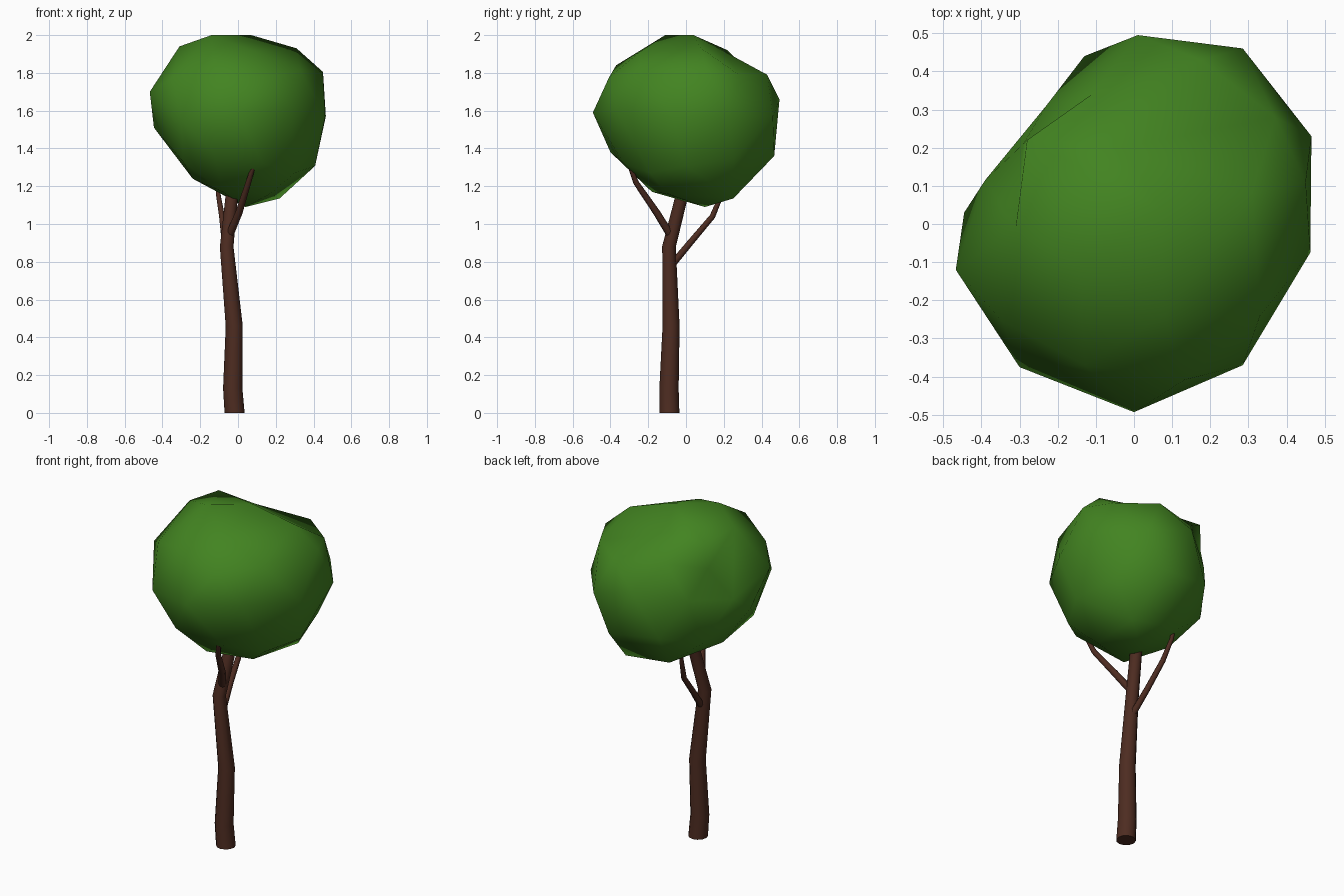
import bpy, bmesh, math
from mathutils import Vector


def material(name, rgb):
    m = bpy.data.materials.new(name)
    m.diffuse_color = (*rgb, 1)
    return m


def finish(bm, name, mat):
    bmesh.ops.recalc_face_normals(bm, faces=bm.faces)
    me = bpy.data.meshes.new(name)
    bm.to_mesh(me)
    bm.free()
    me.materials.append(mat)
    ob = bpy.data.objects.new(name, me)
    bpy.context.collection.objects.link(ob)
    return ob


def limb(name, path, mat, sides=10):
    """Tapered tube through (x, y, z, radius) points, with flat caps."""
    bm = bmesh.new()
    pts = [Vector(p[:3]) for p in path]
    rings = []
    for i, p in enumerate(path):
        t = (pts[min(i + 1, len(pts) - 1)] - pts[max(i - 1, 0)]).normalized()
        if p[2] == 0:
            t = Vector((0, 0, 1))
        u = Vector((0, 1, 0)).cross(t).normalized()
        v = t.cross(u)
        ring = []
        for k in range(sides):
            a = math.tau * k / sides
            ring.append(bm.verts.new(pts[i] + p[3] * (math.cos(a) * u + math.sin(a) * v)))
        rings.append(ring)
    for a, b in zip(rings, rings[1:]):
        for k in range(sides):
            j = (k + 1) % sides
            bm.faces.new((a[k], a[j], b[j], b[k])).smooth = True
    bm.faces.new(rings[0])
    bm.faces.new(rings[-1])
    return finish(bm, name, mat)


bark = material("bark", (0.075, 0.025, 0.015))
leaf = material("leaf", (0.055, 0.23, 0.015))

# Trunk, bending slightly on its way up into the crown
limb("trunk", [(-0.018, -0.088, 0, 0.053), (-0.028, -0.09, 0.13, 0.051),
               (-0.02, -0.079, 0.46, 0.045), (-0.06, -0.09, 0.88, 0.036),
               (-0.035, -0.027, 1.13, 0.033), (-0.02, 0.02, 1.3, 0.026)], bark, 12)

# Two side branches
limb("front_branch", [(-0.05, -0.075, 0.93, 0.021), (0.005, -0.155, 1.06, 0.019),
                      (0.055, -0.265, 1.22, 0.015), (0.08, -0.295, 1.3, 0.011)], bark, 8)
limb("back_branch", [(-0.05, -0.07, 0.79, 0.019), (-0.07, 0.03, 0.91, 0.017),
                     (-0.085, 0.14, 1.04, 0.015), (-0.105, 0.19, 1.16, 0.012),
                     (-0.11, 0.21, 1.25, 0.009)], bark, 8)

# Crown: icosphere with its nearest corners pulled to an uneven outline
bm = bmesh.new()
bmesh.ops.create_icosphere(bm, subdivisions=2, radius=0.48)
bmesh.ops.translate(bm, verts=bm.verts, vec=(0, 0, 1.56))
middle = [(0.465, 0.23, 1.57), (0.462, -0.075, 1.57), (0.285, 0.46, 1.57),
          (0.01, 0.495, 1.66), (0, -0.493, 1.59), (-0.3, -0.375, 1.55),
          (0.285, -0.37, 1.61), (-0.467, -0.12, 1.7), (-0.39, 0.115, 1.58),
          (-0.23, 0.31, 1.6)]
lower = [(-0.445, 0.03, 1.51), (-0.13, 0.44, 1.4), (0.18, 0.467, 1.36),
         (0.22, 0.25, 1.135), (-0.08, 0.27, 1.18), (-0.24, 0, 1.24),
         (-0.08, -0.18, 1.17), (0.04, 0.1, 1.09), (-0.13, -0.4, 1.38),
         (0.13, -0.33, 1.32), (-0.29, -0.22, 1.33), (-0.27, 0.23, 1.33),
         (0.3, -0.19, 1.27), (0.17, -0.1, 1.16)]
upper = [(-0.14, -0.11, 2.0), (-0.28, 0.22, 1.92), (0.07, 0.04, 2.0),
         (0.08, -0.24, 1.915), (-0.03, 0.2, 1.915), (0.31, 0.08, 1.93),
         (-0.31, -0.01, 1.94), (0.45, 0.11, 1.805), (0.37, 0.28, 1.79),
         (0.175, 0.43, 1.79), (-0.29, 0.21, 1.77), (-0.11, 0.34, 1.8),
         (-0.13, -0.37, 1.84)]
free = set(bm.verts)
for target in map(Vector, middle + lower + upper):
    v = min(free, key=lambda w: (w.co - target).length)
    free.remove(v)
    v.co = target
for f in bm.faces:
    f.smooth = True
finish(bm, "crown", leaf)
